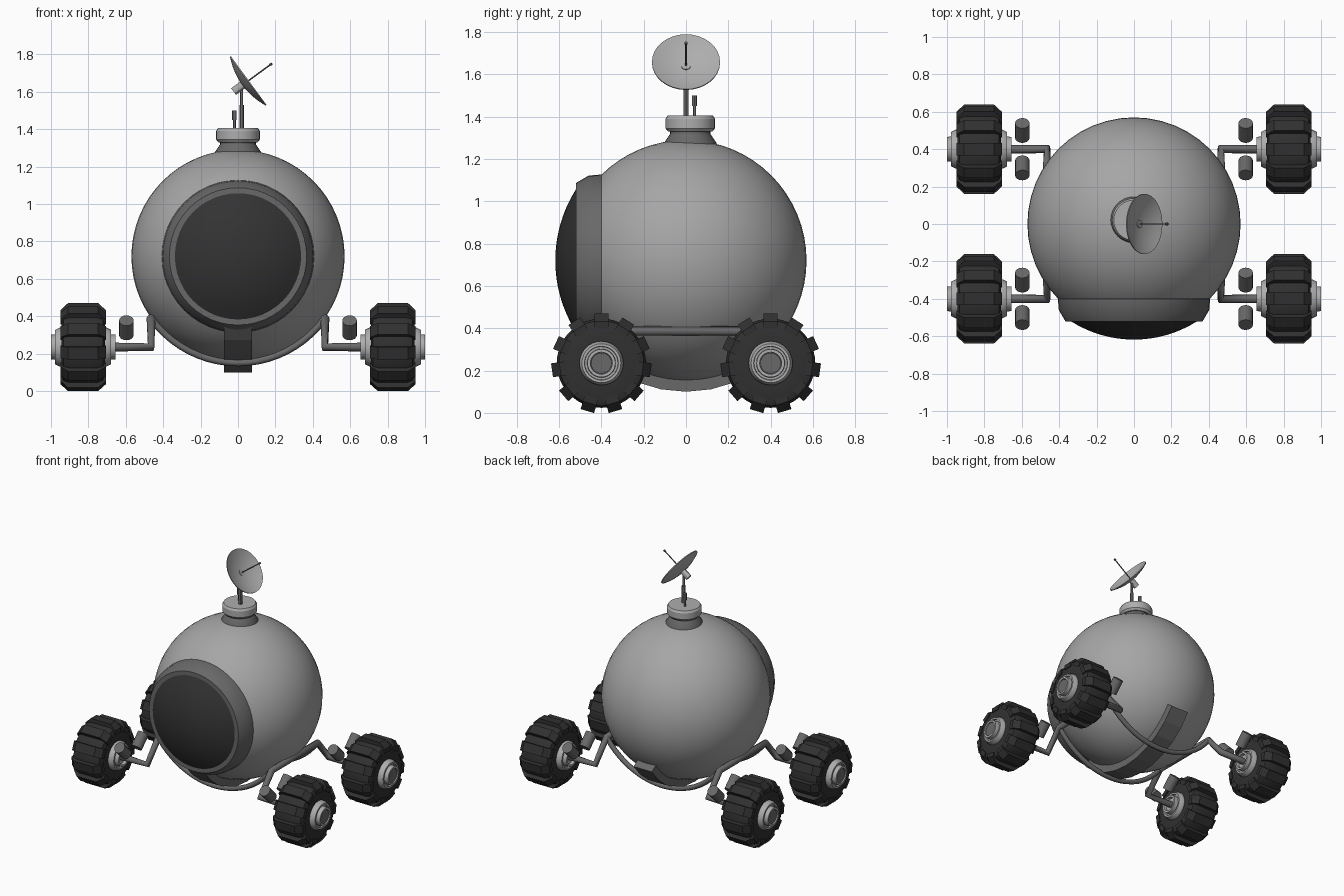
import bpy, bmesh, math
from mathutils import Vector, Matrix

cube = bpy.data.objects.get("Cube")
if cube:
    bpy.data.objects.remove(cube, do_unlink=True)


def material(name, v):
    m = bpy.data.materials.new(name)
    m.use_nodes = True
    m.diffuse_color = (v, v, v, 1)
    m.node_tree.nodes["Principled BSDF"].inputs["Base Color"].default_value = (v, v, v, 1)
    return m


SHELL = material("light grey shell", 0.38)
METAL = material("pale grey metal", 0.42)
FRAME = material("dark grey frame", 0.14)
GLASS = material("black glass", 0.033)
RUBBER = material("black rubber", 0.03)


def finish(name, bm, mat, smooth=True):
    bmesh.ops.remove_doubles(bm, verts=bm.verts, dist=1e-5)
    bmesh.ops.recalc_face_normals(bm, faces=bm.faces)
    me = bpy.data.meshes.new(name)
    bm.to_mesh(me)
    bm.free()
    me.materials.append(mat)
    ob = bpy.data.objects.new(name, me)
    bpy.context.collection.objects.link(ob)
    if smooth:
        bpy.ops.object.select_all(action='DESELECT')
        ob.select_set(True)
        bpy.context.view_layer.objects.active = ob
        bpy.ops.object.shade_smooth_by_angle(angle=math.radians(30))
    return ob


def lathe(name, profile, origin, axis, mat, segs=32):
    """Revolve (radius, height) points about an axis through origin."""
    bm = bmesh.new()
    verts = [bm.verts.new((r, 0, h)) for r, h in profile]
    edges = [bm.edges.new(pair) for pair in zip(verts, verts[1:])]
    bmesh.ops.spin(bm, geom=verts + edges, cent=(0, 0, 0), axis=(0, 0, 1),
                   angle=math.tau, steps=segs, use_merge=True)
    turn = Vector(axis).to_track_quat('Z', 'Y').to_matrix().to_4x4()
    bm.transform(Matrix.Translation(origin) @ turn)
    return finish(name, bm, mat)


def rod(name, a, b, r, mat, segs=12):
    a, b = Vector(a), Vector(b)
    n = (b - a).length
    return lathe(name, [(0, 0), (r, 0), (r, n), (0, n)], a, b - a, mat, segs)


def sweep(name, pts, r, mat):
    """Mitred bar with an eight-sided section along a path."""
    cu = bpy.data.curves.new(name, 'CURVE')
    cu.dimensions = '3D'
    cu.bevel_depth = r
    cu.bevel_resolution = 2
    cu.use_fill_caps = True
    sp = cu.splines.new('POLY')
    sp.points.add(len(pts) - 1)
    for p, co in zip(sp.points, pts):
        p.co = (*co, 1)
    cu.materials.append(mat)
    ob = bpy.data.objects.new(name, cu)
    bpy.context.collection.objects.link(ob)


CZ, R = 0.72, 0.57

# Round cabin
bm = bmesh.new()
bmesh.ops.create_uvsphere(bm, u_segments=48, v_segments=32, radius=R,
                          matrix=Matrix.Translation((0, 0, CZ)))
finish("cabin", bm, SHELL)

# Front window: rim and bulging pane
lathe("window_rim", [(0.37, 0.36), (0.407, 0.4), (0.402, 0.46), (0.367, 0.52),
                     (0.337, 0.52), (0.337, 0.49)], (0, 0, CZ), (0, -1, 0), FRAME, 48)
RW = 0.63
pane = [(r, 0.618 - RW + math.sqrt(RW**2 - r**2)) for r in (0.338 * i / 8 for i in range(9))]
lathe("window_pane", pane, (0, 0, CZ), (0, -1, 0), GLASS, 48)

# Roof neck and cap
lathe("roof_neck", [(0.13, 1.24), (0.125, 1.275), (0.095, 1.32), (0.095, 1.345)],
      (0, 0.02, 0), (0, 0, 1), FRAME)
lathe("roof_cap", [(0.09, 1.33), (0.105, 1.33), (0.117, 1.345), (0.117, 1.39),
                   (0.108, 1.405), (0, 1.405)], (0, 0.02, 0), (0, 0, 1), METAL)

# Mast and short aerial
rod("mast_lower", (0.02, 0, 1.4), (0.02, 0, 1.53), 0.013, FRAME)
rod("mast_upper", (0.02, 0, 1.52), (0.02, 0, 1.64), 0.008, FRAME)
rod("aerial_stem", (-0.02, 0.04, 1.4), (-0.02, 0.04, 1.46), 0.008, FRAME)
rod("aerial_tip", (-0.02, 0.04, 1.45), (-0.02, 0.04, 1.5), 0.012, FRAME)

# Tilted dish with feed rod
AX = Vector((0.807, 0, 0.59))
RIM = Vector((0.057, 0, 1.66))
bowl = [(0.161 * i / 6, 0.036 * ((i / 6)**2 - 1)) for i in range(7)]
skin = [(r, h - 0.006) for r, h in bowl]
lathe("dish", skin + bowl[::-1], RIM, AX, METAL)
rod("dish_mount", RIM - AX * 0.1, RIM - AX * 0.03, 0.022, METAL)
rod("feed_rod", RIM - AX * 0.036, RIM + AX * 0.145, 0.004, FRAME, 8)
rod("feed_tip", RIM + AX * 0.14, RIM + AX * 0.155, 0.007, FRAME, 8)

# Belly strap running front to back
bm = bmesh.new()
rows = []
for i in range(11):
    t = math.radians(-55 + 11 * i)
    rows.append([bm.verts.new((x, r * math.sin(t), CZ - r * math.cos(t)))
                 for x, r in ((-0.075, 0.55), (0.075, 0.55), (0.075, 0.62), (-0.075, 0.62))])
for a, b in zip(rows, rows[1:]):
    for k in range(4):
        bm.faces.new((a[k], a[k - 1], b[k - 1], b[k]))
bm.faces.new(rows[0])
bm.faces.new(rows[-1])
finish("belly_strap", bm, FRAME, smooth=False)

# Hoops passing under the cabin
for end, y in (("front", -0.27), ("rear", 0.27)):
    arc = [math.radians(-54.6 + 109.2 * i / 20) for i in range(21)]
    sweep(end + "_hoop", [(R * math.sin(t), y, CZ - R * math.cos(t)) for t in arc], 0.018, FRAME)

# Side bars with cranked arms down to the axles
for side, s in (("left", 1), ("right", -1)):
    sweep(side + "_suspension",
          [(s * x, y, z) for x, y, z in ((0.68, -0.4, 0.235), (0.465, -0.4, 0.235),
                                        (0.465, -0.27, 0.388), (0.465, 0.27, 0.388),
                                        (0.465, 0.4, 0.235), (0.68, 0.4, 0.235))],
          0.024, FRAME)

# Wheel profiles, symmetrical about the wheel's middle
tire_half = [(0.211, 0), (0.211, 0.075), (0.2, 0.105), (0.175, 0.116), (0.09, 0.112)]
hub_half = [(0.104, 0.1), (0.104, 0.125), (0.092, 0.15), (0.08, 0.15), (0.078, 0.135),
            (0.068, 0.135), (0.066, 0.172), (0.052, 0.172), (0.05, 0.15), (0, 0.15)]


def both(half):
    return [(r, -h) for r, h in half[::-1]] + half


def treads(name, centre):
    """Eleven chamfered bars around the tyre."""
    bm = bmesh.new()
    outline = [(-0.122, 0.165), (-0.122, 0.197), (-0.08, 0.236),
               (0.08, 0.236), (0.122, 0.197), (0.122, 0.165)]
    for i in range(11):
        turn = Matrix.Rotation(math.tau * i / 11, 4, 'X')
        ends = [[bm.verts.new(Vector(centre) + turn @ Vector((x, w, z))) for x, z in outline]
                for w in (-0.033, 0.033)]
        for loop in ends:
            bm.faces.new(loop)
        for k in range(6):
            bm.faces.new((ends[0][k], ends[0][k - 1], ends[1][k - 1], ends[1][k]))
    finish(name, bm, RUBBER, smooth=False)


# Four wheels, each with a pair of splayed dampers on its axle
for side, s in (("left", 1), ("right", -1)):
    for end, y in (("front", -0.4), ("rear", 0.4)):
        tag = end + "_" + side + "_"
        c = Vector((s * 0.828, y, 0.235))
        lathe(tag + "tire", both(tire_half), c, (s, 0, 0), RUBBER, 44)
        treads(tag + "treads", c)
        lathe(tag + "hub", both(hub_half), c, (s, 0, 0), METAL)
        rod(tag + "hub_cap", c, c + Vector((s * 0.165, 0, 0)), 0.049, FRAME, 24)
        for n, d in (("outer", 1), ("inner", -1)):
            p = Vector((s * 0.597, y + d * 0.1, 0.338))
            v = Vector((0, d, 1)).normalized() * 0.055
            rod(tag + n + "_damper", p - v, p + v, 0.039, FRAME, 16)
